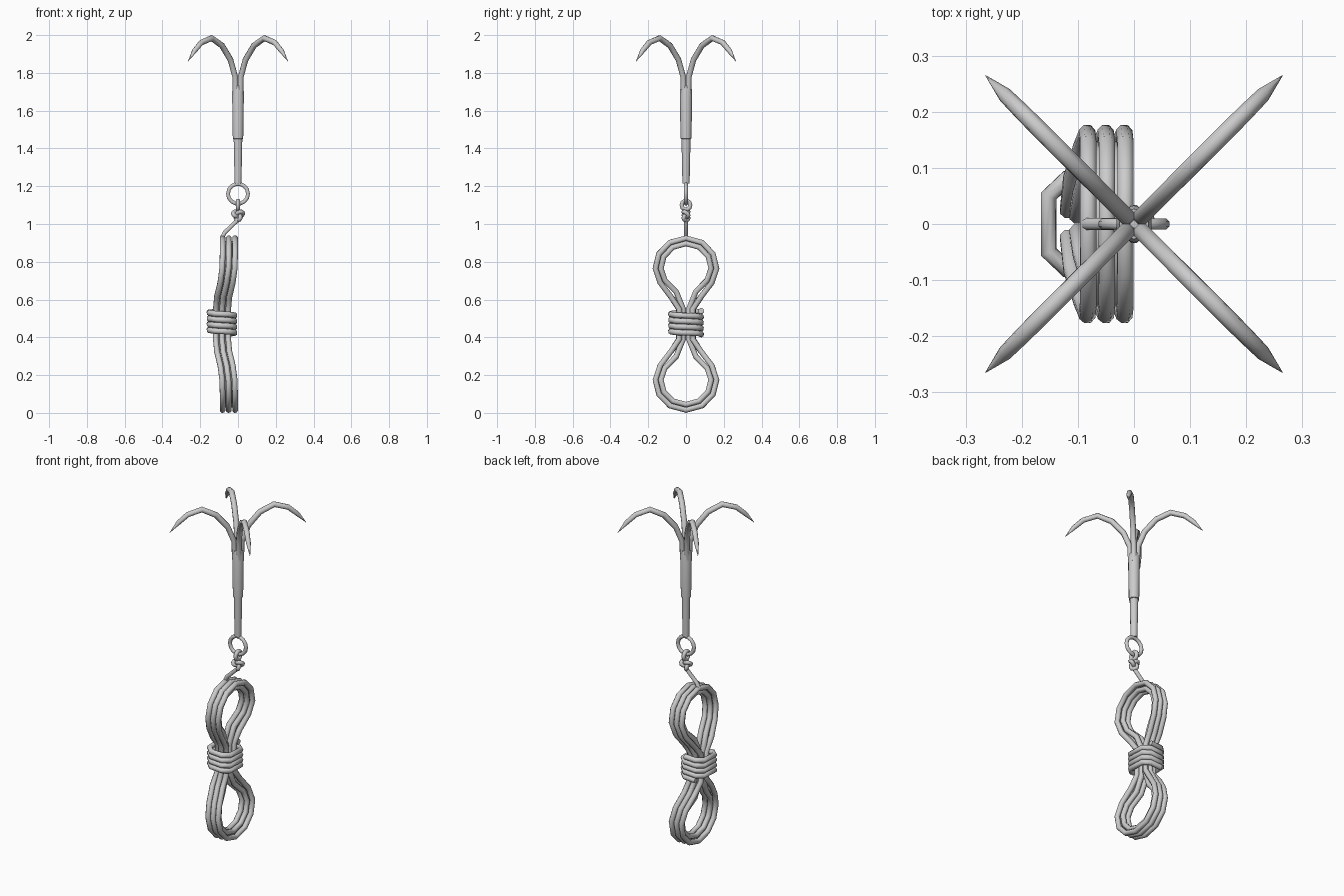
import bpy, bmesh, math
from mathutils import Vector

if "Cube" in bpy.data.objects:
    bpy.data.objects.remove(bpy.data.objects["Cube"])

ROPE = 0.0155


def tube(name, pts, radius, closed=False, sides=8, scales=None):
    """Sweep a round section along a polyline with mitred joints."""
    P = [Vector(p) for p in pts]
    n = len(P)
    bm = bmesh.new()
    rings, u = [], None
    for i, p in enumerate(P):
        prev = P[i - 1] if (closed or i > 0) else p
        nxt = P[(i + 1) % n] if (closed or i < n - 1) else p
        a, b = (p - prev), (nxt - p)
        t = (a.normalized() + b.normalized()).normalized()
        if u is None:
            ref = Vector((1, 0, 0)) if abs(t.x) < 0.7 else Vector((0, 1, 0))
            u = ref
        u = (u - t * u.dot(t)).normalized()
        v = t.cross(u)
        r = radius * (scales[i] if scales else 1)
        rings.append([bm.verts.new(p + r * (u * math.cos(k) + v * math.sin(k)))
                      for k in (2 * math.pi * (j + .5) / sides for j in range(sides))])
    for i in range(n if closed else n - 1):
        A, B = rings[i], rings[(i + 1) % n]
        for j in range(sides):
            k = (j + 1) % sides
            bm.faces.new((A[j], A[k], B[k], B[j]))
    if not closed:
        bm.faces.new(rings[0][::-1])
        bm.faces.new(rings[-1])
    bmesh.ops.recalc_face_normals(bm, faces=bm.faces)
    me = bpy.data.meshes.new(name)
    bm.to_mesh(me)
    bm.free()
    ob = bpy.data.objects.new(name, me)
    bpy.context.collection.objects.link(ob)
    bpy.ops.object.select_all(action='DESELECT')
    ob.select_set(True)
    bpy.context.view_layer.objects.active = ob
    bpy.ops.object.shade_smooth_by_angle(angle=math.radians(50))
    return ob


# Four curved prongs with sharpened tips
prong = [(.012, 1.68), (.015, 1.78), (.04, 1.87), (.085, 1.945),
         (.14, 1.984), (.195, 1.96), (.23, 1.917), (.265, 1.86)]
for i, (sx, sy) in enumerate([(1, 1), (-1, 1), (-1, -1), (1, -1)]):
    tube(f"prong_{i + 1}", [(sx * d, sy * d, z) for d, z in prong], .016,
         scales=[1, 1, 1, 1, 1, .95, .85, .03])

# Stepped shaft
shaft = [(1.215, .019), (1.45, .024), (1.452, .029), (1.70, .033), (1.732, .027)]
tube("shaft", [(0, 0, z) for z, r in shaft], 1, sides=10, scales=[r for z, r in shaft])

# Eye ring at the foot of the shaft
tube("eye_ring", [(.053 * math.cos(a), 0, 1.16 + .053 * math.sin(a))
                  for a in (math.tau * k / 14 for k in range(14))], .011, closed=True)

# Rope loop through the ring, knot below it
tube("rope_eye", [(0, .023 * math.cos(a), 1.1 + .024 * math.sin(a))
                  for a in (math.tau * k / 10 for k in range(10))], .012, closed=True)
knot = []
for k in range(24):
    a = math.tau * k / 24
    knot.append((.0095 * (math.sin(a) + 2 * math.sin(2 * a)),
                 .013 * math.sin(3 * a),
                 1.047 + .009 * (math.cos(a) - 2 * math.cos(2 * a))))
tube("knot", knot, .0115, closed=True)
tube("lead_rope", [(0, 0, 1.05), (0, 0, 1.022), (-.07, 0, .955), (-.083, 0, .93)], .012)


# Figure-eight coils, pinched and pushed back at the middle
def coil(name, x, inset, pinch):
    quarter = [(0, .925, 0), (.085, .902, 0), (.143, .842, 0), (.162, .765, .002),
               (.137, .69, .012), (.08, .615, .03), (pinch, .55, .036)]
    q = []
    for i, (y, z, s) in enumerate(quarter):
        if inset and i < 6:
            y, z = y * (1 - inset / .162), .765 + (z - .765) * (1 - inset / .162)
            if i == 5:
                y = .052
        q.append((x - s, y, z))
    right = q + [(a, b, .94 - c) for a, b, c in q[::-1]]
    left = [(a, -b, c) for a, b, c in right[-2:0:-1]]
    tube(name, right + left, ROPE, closed=True)


for i, (x, p) in enumerate([(-.0155, .036), (-.0485, .038), (-.0815, .024)]):
    coil(f"outer_coil_{i + 1}", x, 0, p)
for i, x in enumerate([-.032, -.065]):
    coil(f"inner_coil_{i + 1}", x, .029, .015)

# Binding rope wound four times round the middle
octagon = [(.067, .05), (.035, .08), (-.035, .08), (-.067, .05),
           (-.067, -.05), (-.035, -.08), (.035, -.08), (.067, -.05)]
wrap = []
for k in range(34):
    x, y = octagon[(k + 1) % 8]
    wrap.append((x - .085, y, .54 - .125 * k / 33))
tube("binding_rope", wrap, ROPE)
